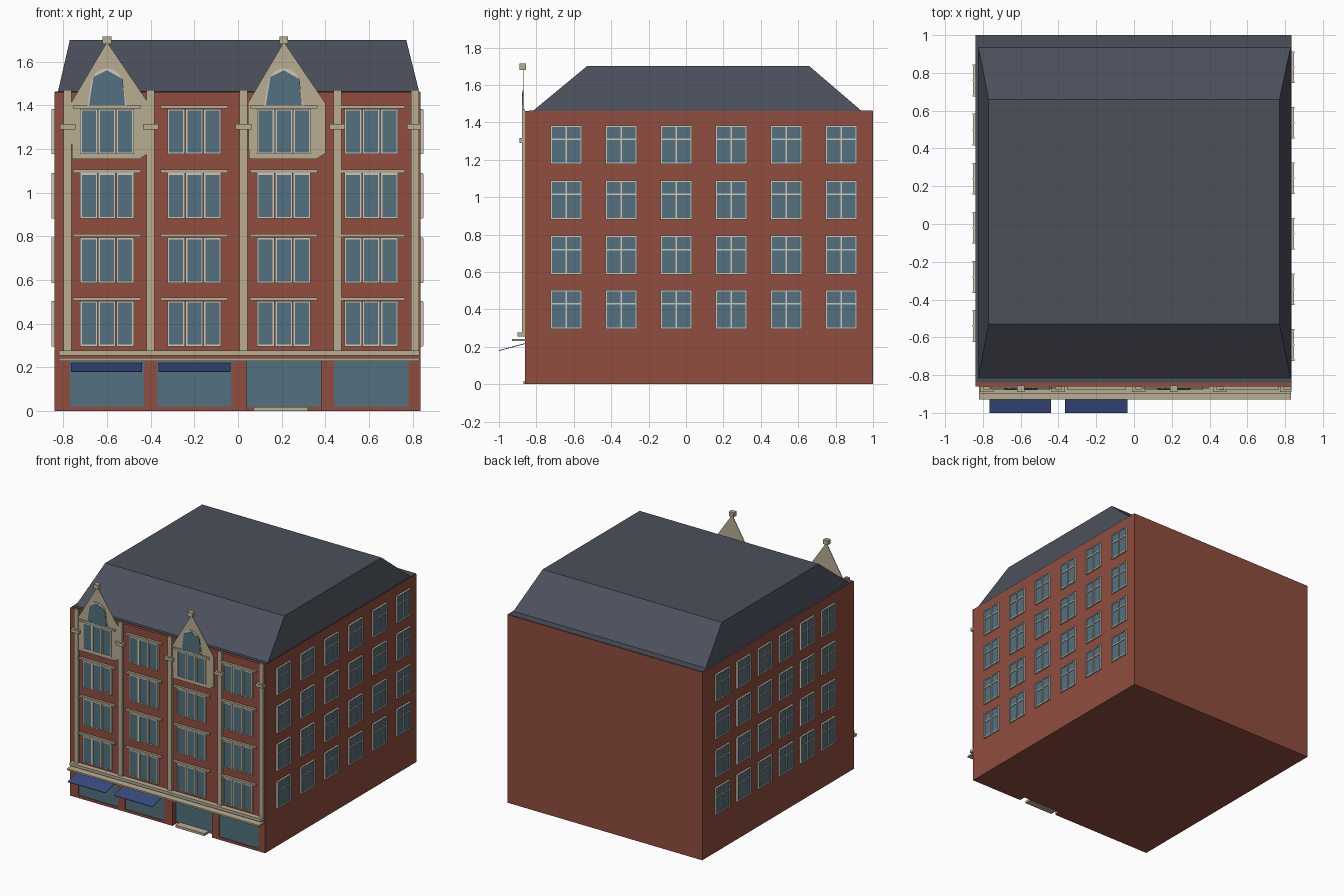
import bpy, bmesh, math
from mathutils import Vector

if "Cube" in bpy.data.objects:
    bpy.data.objects.remove(bpy.data.objects["Cube"])


def material(name, rgb):
    m = bpy.data.materials.new(name)
    m.diffuse_color = (*rgb, 1)
    m.use_nodes = True
    m.node_tree.nodes["Principled BSDF"].inputs["Base Color"].default_value = m.diffuse_color
    return m


BRICK = material("brick", (0.28, 0.075, 0.05))
SLATE = material("slate", (0.07, 0.08, 0.105))
STONE = material("stone", (0.48, 0.42, 0.29))
GLASS = material("glass", (0.085, 0.165, 0.21))
TRIM = material("pale trim", (0.62, 0.58, 0.48))
CLOTH = material("awning cloth", (0.04, 0.07, 0.22))


class Part:
    """Collects boxes and extruded front outlines into one named object."""

    def __init__(self, name, mat):
        self.name, self.mat, self.bm = name, mat, bmesh.new()

    def box(self, x0, x1, y0, y1, z0, z1):
        vs = bmesh.ops.create_cube(self.bm, size=1)["verts"]
        for v in vs:
            v.co = Vector(((x0 + x1) / 2 + v.co.x * (x1 - x0),
                           (y0 + y1) / 2 + v.co.y * (y1 - y0),
                           (z0 + z1) / 2 + v.co.z * (z1 - z0)))
        return vs

    def plate(self, pts, y0, y1):
        a = [self.bm.verts.new((x, y0, z)) for x, z in pts]
        b = [self.bm.verts.new((x, y1, z)) for x, z in pts]
        self.bm.faces.new(a)
        self.bm.faces.new(b[::-1])
        for i in range(len(pts)):
            j = (i + 1) % len(pts)
            self.bm.faces.new((a[j], a[i], b[i], b[j]))

    def done(self):
        bmesh.ops.recalc_face_normals(self.bm, faces=self.bm.faces)
        me = bpy.data.meshes.new(self.name)
        self.bm.to_mesh(me)
        self.bm.free()
        me.materials.append(self.mat)
        ob = bpy.data.objects.new(self.name, me)
        bpy.context.collection.objects.link(ob)
        return ob


F = -0.86                                   # front wall plane
ROWS = (0.30, 0.59, 0.885, 1.18)            # window sill heights
BAYS = (-0.60, -0.20, 0.21, 0.61)           # bay centres
SHOPS = ((-0.77, -0.43), (-0.37, -0.03), (0.04, 0.38), (0.44, 0.78))
GABLES = (-0.60, 0.21)

# Brick block with shallow shopfront recesses
p = Part("brick_body", BRICK)
p.box(-0.84, 0.835, F, 1.0, 0, 1.46)
body = p.done()
c = Part("shop_recess_cutter", BRICK)
glass = Part("shop_glass", GLASS)
for i, (a, b) in enumerate(SHOPS):
    entrance = i == 2
    d = 0.05 if entrance else 0.012
    c.box(a, b, F - 0.05, F + d, -0.02 if entrance else 0.02, 0.24)
    glass.box(a, b, F + d - 0.006, F + d + 0.004, 0.02, 0.24)
glass.done()
cut = c.done()
cut.hide_render = True
cut.hide_viewport = True
mod = body.modifiers.new("recess", "BOOLEAN")
mod.object = cut
mod.solver = "EXACT"

p = Part("entrance_step", STONE)
p.box(0.07, 0.32, F - 0.01, F + 0.048, 0, 0.018)
p.done()

# Roof: eaves slab and a truncated hip
p = Part("roof_eaves", SLATE)
p.box(-0.838, 0.833, F + 0.02, 0.998, 1.455, 1.464)
p.done()
p = Part("hipped_roof", SLATE)
for v in p.box(-0.825, 0.83, -0.82, 0.94, 1.46, 1.70):
    if v.co.z > 1.6:
        v.co.x = math.copysign(0.77, v.co.x)
        v.co.y = 0.66 if v.co.y > 0 else -0.53
p.done()

# Triple windows on the front, with lintels
pane = Part("front_window_glass", GLASS)
frame = Part("front_window_frames", TRIM)
lintel = Part("lintels", STONE)
for cx in BAYS:
    for z in ROWS:
        z1 = z + 0.2
        for k in (-1, 0, 1):
            x = cx + k * 0.083
            pane.box(x - 0.036, x + 0.036, F - 0.013, F, z, z1)
            for s in (-1, 1):
                e = x + s * 0.036
                frame.box(e - 0.004, e + 0.004, F - 0.017, F, z, z1)
            for e in (z, z1):
                frame.box(x - 0.04, x + 0.04, F - 0.017, F, e - 0.004, e + 0.004)
        lintel.box(cx - 0.155, cx + 0.155, F - 0.018, F, z1 + 0.006, z1 + 0.02)
pane.done()
frame.done()
lintel.done()

# Cross-barred windows on both sides
pane = Part("side_window_glass", GLASS)
frame = Part("side_window_frames", TRIM)
for wall, s, y0, step in ((0.835, 1, -0.64, 0.294), (-0.84, -1, -0.54, 0.26)):
    for i in range(6):
        y = y0 + i * step
        for z in ROWS:
            def slab(part, d, ya, yb, za, zb):
                xs = sorted((wall - s * 0.003, wall + s * d))
                part.box(*xs, ya, yb, za, zb)
            slab(pane, 0.007, y - 0.08, y + 0.08, z, z + 0.2)
            for e in (-0.08, 0, 0.08):
                slab(frame, 0.014, y + e - 0.004, y + e + 0.004, z, z + 0.2)
            for e in (0, 0.13, 0.2):
                slab(frame, 0.013, y - 0.084, y + 0.084, z + e - 0.004, z + e + 0.004)
pane.done()
frame.done()

# Stone pilasters with blocks near the top
p = Part("pilasters", STONE)
for x in (-0.78, -0.40, 0.025, 0.455, 0.81):
    p.box(x - 0.018, x + 0.018, F - 0.016, F, 0.27, 1.47)
    p.box(x - 0.036, min(x + 0.036, 0.835), F - 0.03, F, 1.29, 1.315)
p.done()

# Cornice above the shops
p = Part("shop_cornice", STONE)
p.box(-0.82, 0.83, F - 0.04, F, 0.255, 0.277)
p.box(-0.82, 0.83, F - 0.07, F, 0.23, 0.242)
p.done()

# Thin stone gables with arched windows and finials
g = Part("gables", STONE)
arch = Part("gable_window_surrounds", TRIM)
pane = Part("gable_window_glass", GLASS)
fin = Part("finials", STONE)
for cx in GABLES:
    outline = ((-0.16, 1.155), (0.15, 1.155), (0.19, 1.18), (0.19, 1.41),
               (0, 1.69), (-0.165, 1.41))
    g.plate([(cx + x, z) for x, z in outline], F - 0.010, F - 0.005)
    pts = [(cx - 0.09, 1.395), (cx + 0.09, 1.395)]
    pts += [(cx + 0.075 * math.cos(math.pi * i / 8),
             1.49 + 0.08 * math.sin(math.pi * i / 8)) for i in range(9)]
    arch.plate(pts, F - 0.014, F - 0.009)
    inner = ((-0.083, 1.395), (0.083, 1.395), (0.072, 1.52), (0, 1.56), (-0.062, 1.53))
    pane.plate([(cx + x, z) for x, z in inner], F - 0.017, F - 0.012)
    fin.box(cx - 0.02, cx + 0.02, F - 0.03, F + 0.005, 1.68, 1.715)
for part in (g, arch, pane, fin):
    part.done()

# Sloping awnings over the two left shops
p = Part("awnings", CLOTH)
for a, b in ((-0.765, -0.44), (-0.365, -0.035)):
    for v in p.box(a, b, -1.0, F, 0, 0.004):
        v.co.z += 0.178 if v.co.y < -0.95 else 0.215
p.done()
